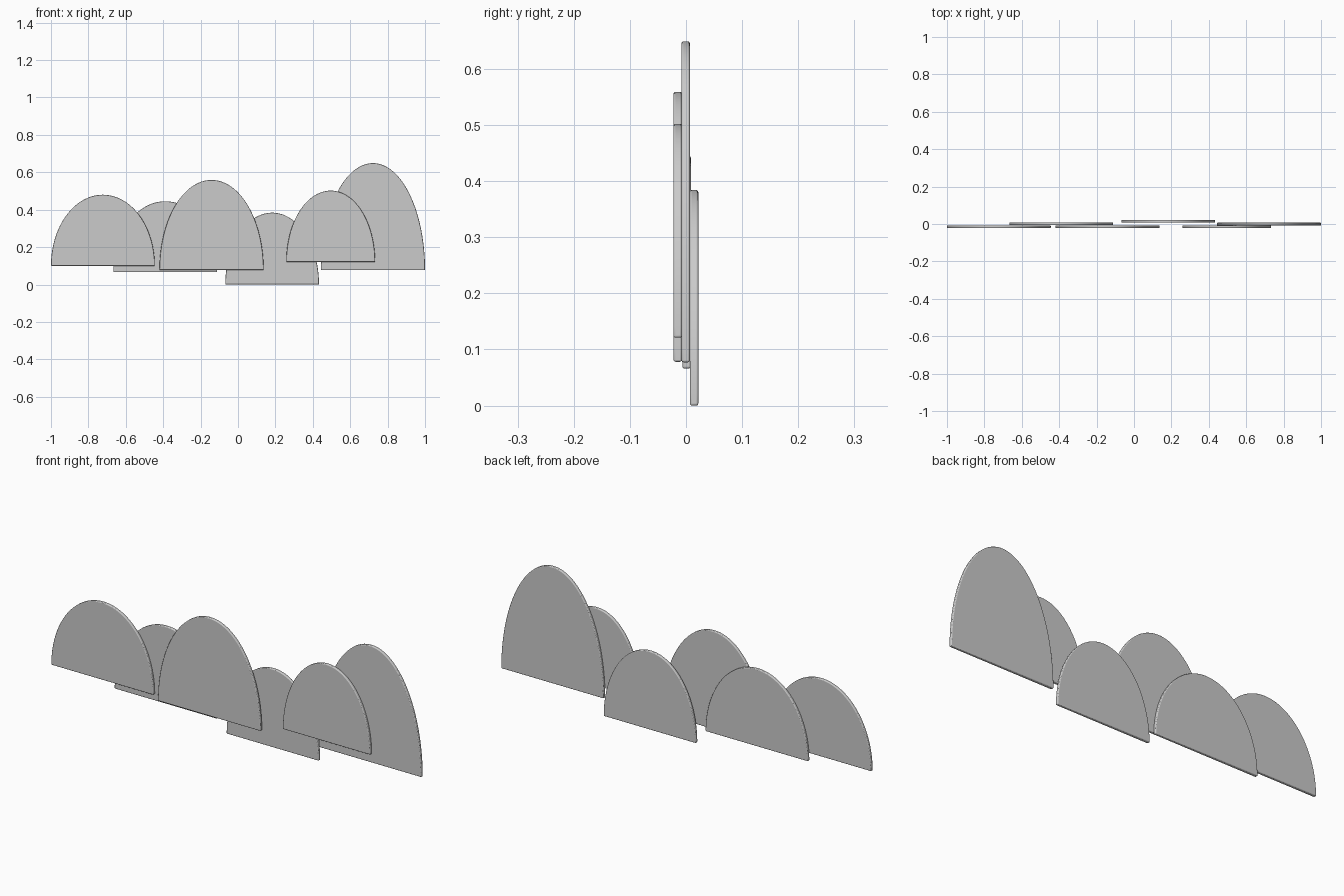
import bpy, bmesh, math

if "Cube" in bpy.data.objects:
    bpy.data.objects.remove(bpy.data.objects["Cube"])

THICK = 0.0148
SEGMENTS = 64


def dome_panel(name, x0, x1, z0, z1, y):
    """Upright half-ellipse board with softly rounded edges."""
    cx, a, h = (x0 + x1) / 2, (x1 - x0) / 2, z1 - z0
    bm = bmesh.new()
    ring = [bm.verts.new((a * math.cos(math.pi * i / SEGMENTS), -THICK / 2,
                          h * math.sin(math.pi * i / SEGMENTS)))
            for i in range(SEGMENTS + 1)]
    face = bm.faces.new(ring)
    ext = bmesh.ops.extrude_face_region(bm, geom=[face])
    moved = [g for g in ext["geom"] if isinstance(g, bmesh.types.BMVert)]
    bmesh.ops.translate(bm, verts=moved, vec=(0, THICK, 0))
    bmesh.ops.recalc_face_normals(bm, faces=bm.faces)
    mesh = bpy.data.meshes.new(name)
    bm.to_mesh(mesh)
    bm.free()
    ob = bpy.data.objects.new(name, mesh)
    ob.location = (cx, y, z0)
    bpy.context.collection.objects.link(ob)

    bevel = ob.modifiers.new("soft_edge", 'BEVEL')
    bevel.width = 0.0035
    bevel.segments = 3
    bevel.limit_method = 'ANGLE'
    bevel.angle_limit = math.radians(40)

    bpy.ops.object.select_all(action='DESELECT')
    ob.select_set(True)
    bpy.context.view_layer.objects.active = ob
    bpy.ops.object.shade_smooth_by_angle(angle=math.radians(35))
    return ob


# Front layer of bushes
dome_panel("front_bush_left", -1.0, -0.445, 0.10, 0.48, -0.0148)
dome_panel("front_bush_middle", -0.42, 0.137, 0.078, 0.559, -0.0148)
dome_panel("front_bush_right", 0.258, 0.733, 0.121, 0.502, -0.0148)

# Middle layer
dome_panel("middle_bush_left", -0.667, -0.111, 0.066, 0.445, 0.0012)
dome_panel("middle_bush_tall", 0.443, 1.0, 0.077, 0.649, -0.0005)

# Rear layer, resting on the ground
dome_panel("rear_bush", -0.068, 0.433, 0.0, 0.384, 0.0145)
